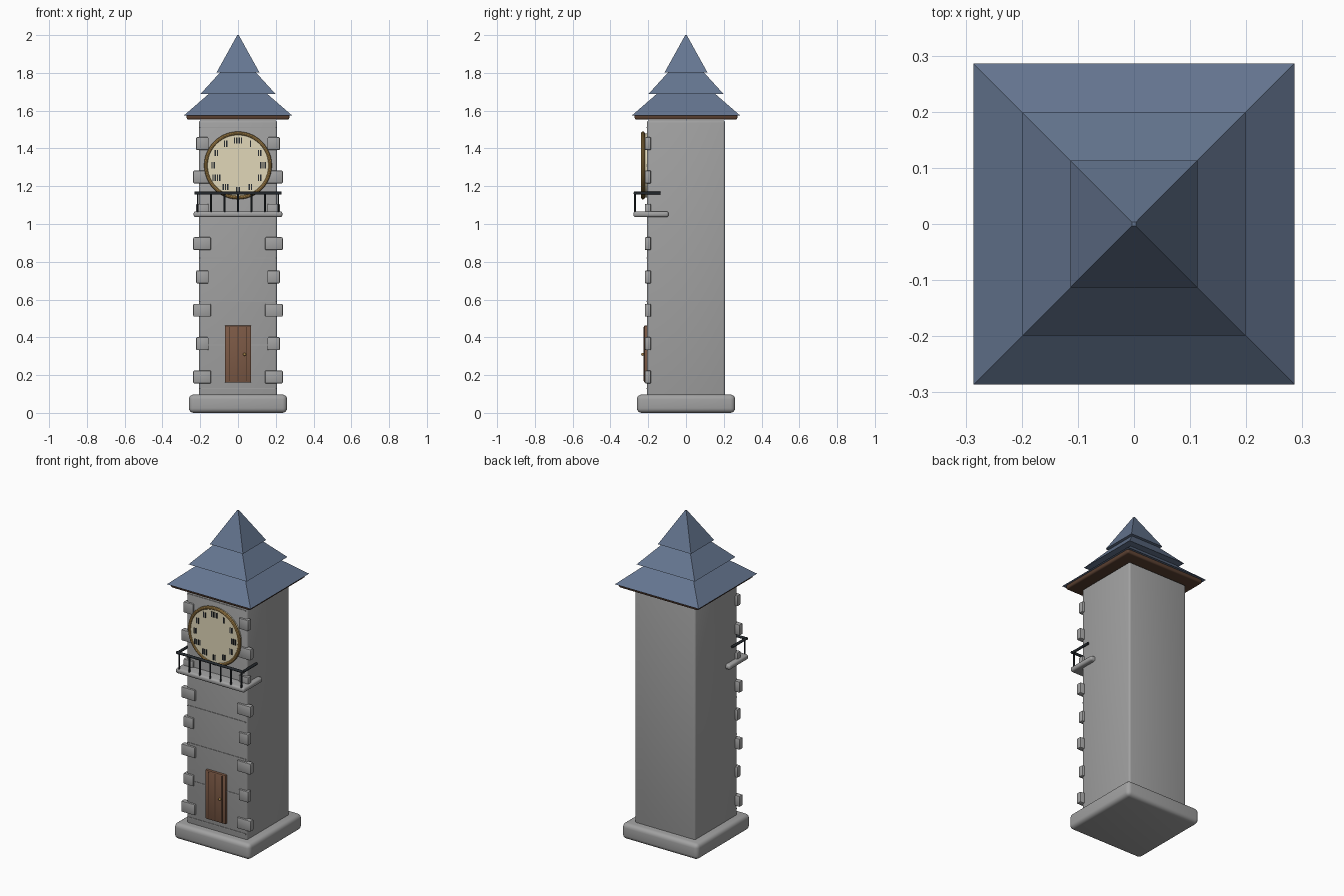
import bpy, bmesh, math
from mathutils import Matrix

cube = bpy.data.objects.get("Cube")
if cube:
    bpy.data.objects.remove(cube)


def material(name, r, g, b):
    m = bpy.data.materials.new(name)
    m.use_nodes = True
    m.diffuse_color = (r, g, b, 1)
    m.node_tree.nodes["Principled BSDF"].inputs["Base Color"].default_value = (r, g, b, 1)
    return m


STONE = material("grey stone", 0.36, 0.36, 0.36)
SLATE = material("blue slate", 0.13, 0.18, 0.28)
WOOD = material("door wood", 0.20, 0.10, 0.06)
DARK_WOOD = material("dark wood", 0.10, 0.05, 0.03)
CREAM = material("cream dial", 0.75, 0.68, 0.48)
BRASS = material("brass", 0.45, 0.27, 0.08)
IRON = material("dark iron", 0.02, 0.025, 0.03)


def finish(name, bm, mat, smooth=False):
    mesh = bpy.data.meshes.new(name)
    bm.to_mesh(mesh)
    bm.free()
    mesh.materials.append(mat)
    obj = bpy.data.objects.new(name, mesh)
    bpy.context.collection.objects.link(obj)
    if smooth:
        bpy.ops.object.select_all(action="DESELECT")
        obj.select_set(True)
        bpy.context.view_layer.objects.active = obj
        bpy.ops.object.shade_smooth_by_angle(angle=math.radians(35))
    return obj


def box(name, x, y, z, mat, bevel=0.0, segments=3):
    """Box from (min, max) ranges, with optionally rounded edges."""
    bm = bmesh.new()
    spans = (x, y, z)
    centre = Matrix.Translation([(a + b) / 2 for a, b in spans])
    size = Matrix.Diagonal([b - a for a, b in spans] + [1])
    bmesh.ops.create_cube(bm, size=1, matrix=centre @ size)
    if bevel:
        bmesh.ops.bevel(bm, geom=bm.edges[:], offset=bevel, segments=segments,
                        profile=0.5, affect="EDGES")
    return finish(name, bm, mat, bevel > 0)


def rod(name, centre, length, radius, axis, mat, sides=12):
    """Cylinder along an axis letter."""
    turn = {"x": Matrix.Rotation(math.pi / 2, 4, "Y"),
            "y": Matrix.Rotation(math.pi / 2, 4, "X"),
            "z": Matrix()}[axis]
    bm = bmesh.new()
    bmesh.ops.create_cone(bm, cap_ends=True, segments=sides, radius1=radius, radius2=radius,
                          depth=length, matrix=Matrix.Translation(centre) @ turn)
    return finish(name, bm, mat, True)


def roof_tier(name, low, high, z0, z1):
    """Square frustum given by its half widths."""
    bm = bmesh.new()
    root2 = math.sqrt(2)
    bmesh.ops.create_cone(bm, cap_ends=True, segments=4, radius1=low * root2, radius2=high * root2,
                          depth=z1 - z0, matrix=Matrix.Translation((0, 0, (z0 + z1) / 2))
                          @ Matrix.Rotation(math.pi / 4, 4, "Z"))
    return finish(name, bm, SLATE)


# Tower body and plinth
box("plinth", (-0.26, 0.26), (-0.26, 0.26), (0, 0.097), STONE, 0.025, 4)
box("tower_body", (-0.207, 0.207), (-0.207, 0.207), (0.05, 1.548), STONE, 0.012)

# Thin stone courses across the front
for i in range(7):
    z = 0.13 + 0.23 * i
    box(f"stone_course_{i + 1}", (-0.2, 0.2), (-0.21, -0.2), (z - 0.003, z + 0.003), STONE)

# Corner stones, alternately wide and narrow
for i in range(8):
    z = 0.19 + 0.1765 * i
    inner, outer = (0.143, 0.237) if i % 2 == 0 else (0.155, 0.222)
    for side, span in (("left", (inner, outer)), ("right", (-outer, -inner))):
        box(f"{side}_corner_stone_{i + 1}", span, (-0.218, -0.185),
            (z - 0.034, z + 0.034), STONE, 0.006, 2)

# Eaves and stacked roof
box("eaves", (-0.272, 0.272), (-0.272, 0.272), (1.553, 1.585), DARK_WOOD, 0.01)
roof_tier("lower_roof", 0.286, 0.13, 1.575, 1.71)
roof_tier("middle_roof", 0.199, 0.07, 1.688, 1.83)
roof_tier("upper_roof", 0.113, 0.004, 1.803, 2.0)

# Clock
CLOCK_Z = 1.31
rod("clock_dial", (0, -0.218, CLOCK_Z), 0.028, 0.17, "y", CREAM, 48)
bm = bmesh.new()
bmesh.ops.create_circle(bm, segments=10, radius=0.01,
                        matrix=Matrix.Translation((0.17, -0.228, CLOCK_Z)))
bmesh.ops.spin(bm, geom=bm.verts[:] + bm.edges[:], cent=(0, -0.228, CLOCK_Z), axis=(0, 1, 0),
               angle=math.tau, steps=48, use_merge=True)
bmesh.ops.remove_doubles(bm, verts=bm.verts[:], dist=0.0001)
bmesh.ops.recalc_face_normals(bm, faces=bm.faces[:])
finish("clock_ring", bm, BRASS, True)

# Upright hour marks, made of one to four strokes
for hour in range(1, 13):
    a = math.tau * hour / 12
    cx, cz = 0.132 * math.sin(a), CLOCK_Z + 0.132 * math.cos(a)
    strokes = {1: 1, 3: 3, 7: 3, 8: 4, 12: 4}.get(hour, 2)
    for s in range(strokes):
        x = cx + (s - (strokes - 1) / 2) * 0.012
        box(f"hour_{hour}_mark_{s + 1}", (x - 0.0033, x + 0.0033), (-0.235, -0.231),
            (cz - 0.017, cz + 0.017), IRON)

# Balcony with railing
box("balcony_floor", (-0.235, 0.235), (-0.278, -0.092), (1.036, 1.067), STONE, 0.012)
rod("front_rail", (0, -0.27, 1.163), 0.46, 0.008, "x", IRON)
for side, x in (("left", 0.222), ("right", -0.222)):
    rod(f"{side}_rail", (x, -0.205, 1.163), 0.14, 0.008, "y", IRON)
for i in range(7):
    rod(f"rail_post_{i + 1}", (-0.213 + 0.071 * i, -0.27, 1.11), 0.1, 0.005, "z", IRON, 8)

# Door
box("door", (-0.07, 0.07), (-0.222, -0.19), (0.16, 0.463), WOOD, 0.006, 2)
for i in range(3):
    x = -0.045 + 0.045 * i
    box(f"door_groove_{i + 1}", (x - 0.003, x + 0.003), (-0.225, -0.22),
        (0.168, 0.455), DARK_WOOD)
bm = bmesh.new()
bmesh.ops.create_uvsphere(bm, u_segments=12, v_segments=8, radius=0.008,
                          matrix=Matrix.Translation((0.035, -0.229, 0.31)))
finish("door_knob", bm, BRASS, True)
